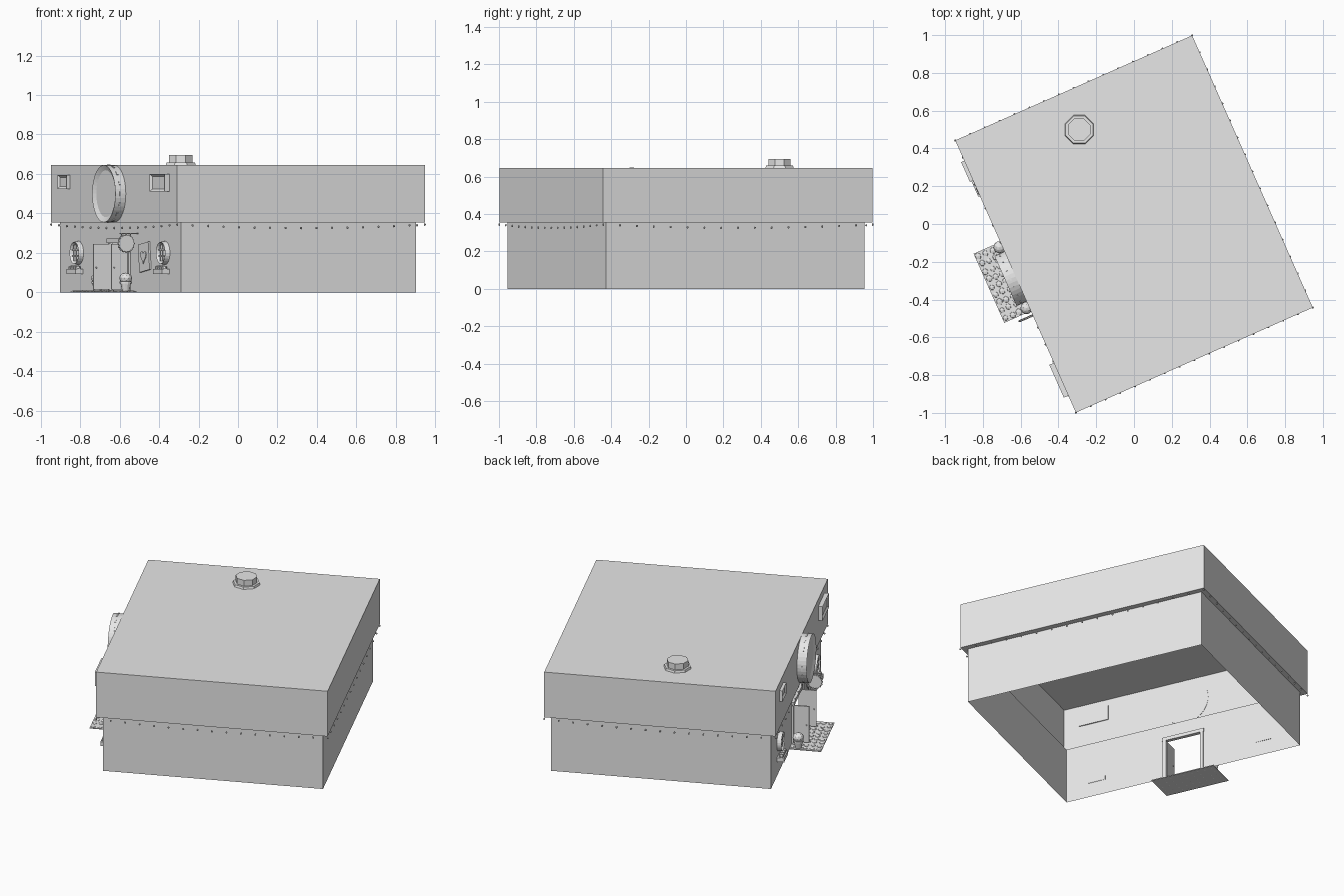
import bpy, bmesh, math, random
from mathutils import Matrix, Vector

cube = bpy.data.objects.get("Cube")
if cube:
    bpy.data.objects.remove(cube)
random.seed(4)

grey = bpy.data.materials.new("plain grey")
grey.use_nodes = True
grey.diffuse_color = (0.8, 0.8, 0.8, 1)
grey.node_tree.nodes["Principled BSDF"].inputs["Base Color"].default_value = (0.8, 0.8, 0.8, 1)

# Local frame: entrance faces -x, wall runs along y; the whole house is turned at the end
TURN = Matrix.Rotation(math.radians(23.9), 4, 'Z')
WALL_X, WALL_Y, ROOF_X, ROOF_Y = 0.652, 0.756, 0.686, 0.788
EAVE, TOP = 0.355, 0.645
FACE_OUT = Matrix.Rotation(math.radians(-90), 4, 'Y')   # local z -> -x
FACE_SIDE = Matrix.Rotation(math.radians(90), 4, 'X')   # local z -> -y


def finish(name, bm, smooth=False):
    bm.transform(TURN)
    mesh = bpy.data.meshes.new(name)
    bm.to_mesh(mesh)
    bm.free()
    mesh.materials.append(grey)
    for poly in mesh.polygons:
        poly.use_smooth = smooth
    ob = bpy.data.objects.new(name, mesh)
    bpy.context.collection.objects.link(ob)
    return ob


def add_box(bm, lo, hi, spin=None):
    lo, hi = Vector(lo), Vector(hi)
    m = Matrix.Translation((lo + hi) / 2) @ (spin or Matrix()) @ Matrix.Diagonal((hi - lo).to_4d())
    m[3][3] = 1
    return bmesh.ops.create_cube(bm, size=1, matrix=m)["verts"]


def add_cone(bm, at, r1, r2, depth, turn=Matrix(), sides=24):
    m = Matrix.Translation(at) @ turn @ Matrix.Translation((0, 0, depth / 2))
    return bmesh.ops.create_cone(bm, cap_ends=True, segments=sides, radius1=r1, radius2=r2,
                                 depth=depth, matrix=m)["verts"]


def add_ball(bm, at, size, detail=1):
    m = Matrix.Translation(at) @ Matrix.Diagonal((*size, 1))
    bmesh.ops.create_icosphere(bm, subdivisions=detail, radius=1, matrix=m)


def recess_face(bm, verts, normal, inset, depth):
    """Frame the face pointing along normal and push its middle in."""
    bm.normal_update()
    face = max({f for v in verts for f in v.link_faces},
               key=lambda f: (round(f.normal.dot(Vector(normal)), 3), f.calc_area()))
    bmesh.ops.inset_region(bm, faces=[face], thickness=inset, depth=-depth)


# Shell: open at the bottom, wide upper storey, doorway in the front wall
bm = bmesh.new()


def ring(x, y, z):
    return [bm.verts.new((sx * x, sy * y, z)) for sx, sy in ((-1, 1), (-1, -1), (1, -1), (1, 1))]


rings = [ring(WALL_X, WALL_Y, 0), ring(WALL_X, WALL_Y, EAVE),
         ring(ROOF_X, ROOF_Y, EAVE), ring(ROOF_X, ROOF_Y, TOP)]
for level, (a, b) in enumerate(zip(rings, rings[1:])):
    for i in range(4):
        j = (i + 1) % 4
        if (level, i) != (0, 0):
            bm.faces.new((a[i], a[j], b[j], b[i]))
bm.faces.new(rings[3])
DOOR_W, DOOR_H = 0.11, 0.25
low_l, low_r = [bm.verts.new((-WALL_X, s * DOOR_W, 0)) for s in (1, -1)]
mid_l, mid_r = [bm.verts.new((-WALL_X, s * DOOR_W, DOOR_H)) for s in (1, -1)]
(bl, br), (tl, tr) = rings[0][:2], rings[1][:2]
for loop in ((bl, low_l, mid_l, tl), (low_r, br, tr, mid_r), (mid_l, mid_r, tr, tl)):
    bm.faces.new(loop)
bmesh.ops.recalc_face_normals(bm, faces=bm.faces)
finish("house_shell", bm)

# Door frame and two open door leaves with raised panels
bm = bmesh.new()
for s in (-1, 1):
    add_box(bm, (-0.664, s * 0.12 - 0.01, 0), (-0.645, s * 0.12 + 0.01, DOOR_H))
add_box(bm, (-0.668, -0.135, DOOR_H), (-0.645, 0.135, 0.272))
finish("door_frame", bm)
for side, s in (("left", 1), ("right", -1)):
    bm = bmesh.new()
    y = s * 0.112
    leaf = add_box(bm, (-0.752, y - 0.005, 0.014), (-0.655, y + 0.005, 0.245))
    add_ball(bm, (-0.738, y, 0.125), (0.005, 0.011, 0.005))
    finish("door_leaf_" + side, bm)

# Paved step with cobbles
bm = bmesh.new()
add_box(bm, (-0.84, -0.2, 0), (-0.64, 0.2, 0.005))
finish("paved_step", bm)
bm = bmesh.new()
for row in range(5):
    for col in range(9):
        r = random.uniform(0.016, 0.021)
        x = -0.82 + row * 0.038 + random.uniform(-0.004, 0.004)
        y = -0.178 + col * 0.0445 + random.uniform(-0.004, 0.004)
        add_ball(bm, (x, y, 0.005), (r * 0.9, r, 0.006))
finish("step_cobbles", bm)

# Potted bushes beside the door
for side, s in (("left", 1), ("right", -1)):
    bm = bmesh.new()
    at = Vector((-0.70, s * 0.176, 0.006))
    add_cone(bm, at, 0.018, 0.028, 0.045, sides=12)
    add_cone(bm, at + Vector((0, 0, 0.04)), 0.031, 0.031, 0.009, sides=12)
    add_ball(bm, at + Vector((0, 0, 0.066)), (0.033, 0.033, 0.028), 2)
    finish("potted_bush_" + side, bm)

# Round hanging sign on a bracket
bm = bmesh.new()
add_box(bm, (-0.755, -0.228, 0.295), (-0.65, -0.222, 0.301))
for x in (-0.745, -0.695):
    add_box(bm, (x - 0.002, -0.227, 0.275), (x + 0.002, -0.223, 0.297))
finish("sign_bracket", bm)
bm = bmesh.new()
disc = add_cone(bm, (-0.72, -0.219, 0.248), 0.042, 0.042, 0.012, FACE_SIDE, 16)
for i in range(16):
    a = math.tau * i / 16
    add_ball(bm, (-0.72 + 0.042 * math.cos(a), -0.225, 0.248 + 0.042 * math.sin(a)),
             (0.007, 0.006, 0.007))
finish("hanging_sign", bm)

# Large drum on the upper storey with a recessed face and slots on its rim
bm = bmesh.new()
drum = add_cone(bm, (-0.684, 0, 0.5), 0.145, 0.145, 0.06, FACE_OUT, 40)
recess_face(bm, drum, (-1, 0, 0), 0.026, 0.012)
finish("wall_drum", bm).select_set(True)
bm = bmesh.new()
for i in range(16):
    spin = Matrix.Rotation(math.tau * i / 16, 4, 'X')
    m = Matrix.Translation((-0.716, 0, 0.5)) @ spin @ Matrix.Translation((0, 0, 0.145))
    bmesh.ops.create_cube(bm, size=1, matrix=m @ Matrix.Diagonal((0.008, 0.022, 0.005, 1)))
finish("drum_rivets", bm)

# Square vents on the upper storey
for name, lo, hi in (("vent_left", (-0.704, 0.555, 0.525), (-0.68, 0.67, 0.595)),
                     ("vent_right", (-0.712, -0.69, 0.51), (-0.68, -0.5, 0.6))):
    bm = bmesh.new()
    recess_face(bm, add_box(bm, lo, hi), (-1, 0, 0), 0.018, 0.01)
    finish(name, bm)

# Round windows with crossed bars and flower boxes
for side, y in (("left", 0.52), ("right", -0.56)):
    bm = bmesh.new()
    frame = add_cone(bm, (-WALL_X, y, 0.2), 0.06, 0.056, 0.026, FACE_OUT, 24)
    recess_face(bm, frame, (-1, 0, 0), 0.012, 0.016)
    for k in (-0.016, 0.016):
        add_box(bm, (-0.672, y + k - 0.003, 0.16), (-0.66, y + k + 0.003, 0.24))
        add_box(bm, (-0.672, y - 0.04, 0.2 + k - 0.003), (-0.66, y + 0.04, 0.2 + k + 0.003))
    finish("window_" + side, bm)
    bm = bmesh.new()
    add_box(bm, (-0.695, y - 0.055, 0.092), (-0.65, y + 0.055, 0.118))
    for k in (-0.04, -0.014, 0.014, 0.04):
        add_ball(bm, (-0.675, y + k, 0.124), (0.017, 0.016, 0.014))
    finish("flower_box_" + side, bm)

# Tilted wall board with a heart plate
tilt = Matrix.Rotation(math.radians(-7), 4, 'X')
bm = bmesh.new()
add_box(bm, (-0.662, -0.38, 0.108), (-0.653, -0.25, 0.25), tilt)
finish("wall_board", bm)
bm = bmesh.new()
outline = []
for i in range(24):
    t = math.tau * i / 24
    w = 16 * math.sin(t) ** 3
    h = 13 * math.cos(t) - 5 * math.cos(2 * t) - 2 * math.cos(3 * t) - math.cos(4 * t)
    outline.append(bm.verts.new((-0.663, -0.315 + w * 0.0022, 0.182 + h * 0.0022)))
plate = bm.faces.new(outline)
push = bmesh.ops.extrude_face_region(bm, geom=[plate])["geom"]
bmesh.ops.translate(bm, vec=(-0.003, 0, 0), verts=[v for v in push if isinstance(v, bmesh.types.BMVert)])
bmesh.ops.recalc_face_normals(bm, faces=bm.faces)
finish("heart_plate", bm)

# String of little lamps sagging under the eaves
bm = bmesh.new()
corners = [Vector((sx * ROOF_X, sy * ROOF_Y, 0)) for sx, sy in ((-1, 1), (-1, -1), (1, -1), (1, 1))]
for i, a in enumerate(corners):
    b = corners[(i + 1) % 4]
    for k in range(16):
        t = k / 16
        p = a.lerp(b, t)
        p.z = 0.344 - 0.018 * 4 * t * (1 - t)
        add_ball(bm, p, (0.006, 0.006, 0.007))
finish("eave_lamps", bm)

# Roof chimney, octagonal
bm = bmesh.new()
spot = TURN.inverted() @ Vector((-0.29, 0.5, TOP))
upright = TURN.inverted() @ Matrix.Rotation(math.pi / 8, 4, 'Z')
add_cone(bm, spot, 0.082, 0.078, 0.013, upright, 8)
add_cone(bm, spot + Vector((0, 0, 0.013)), 0.064, 0.064, 0.037, upright, 8)
finish("chimney", bm)
